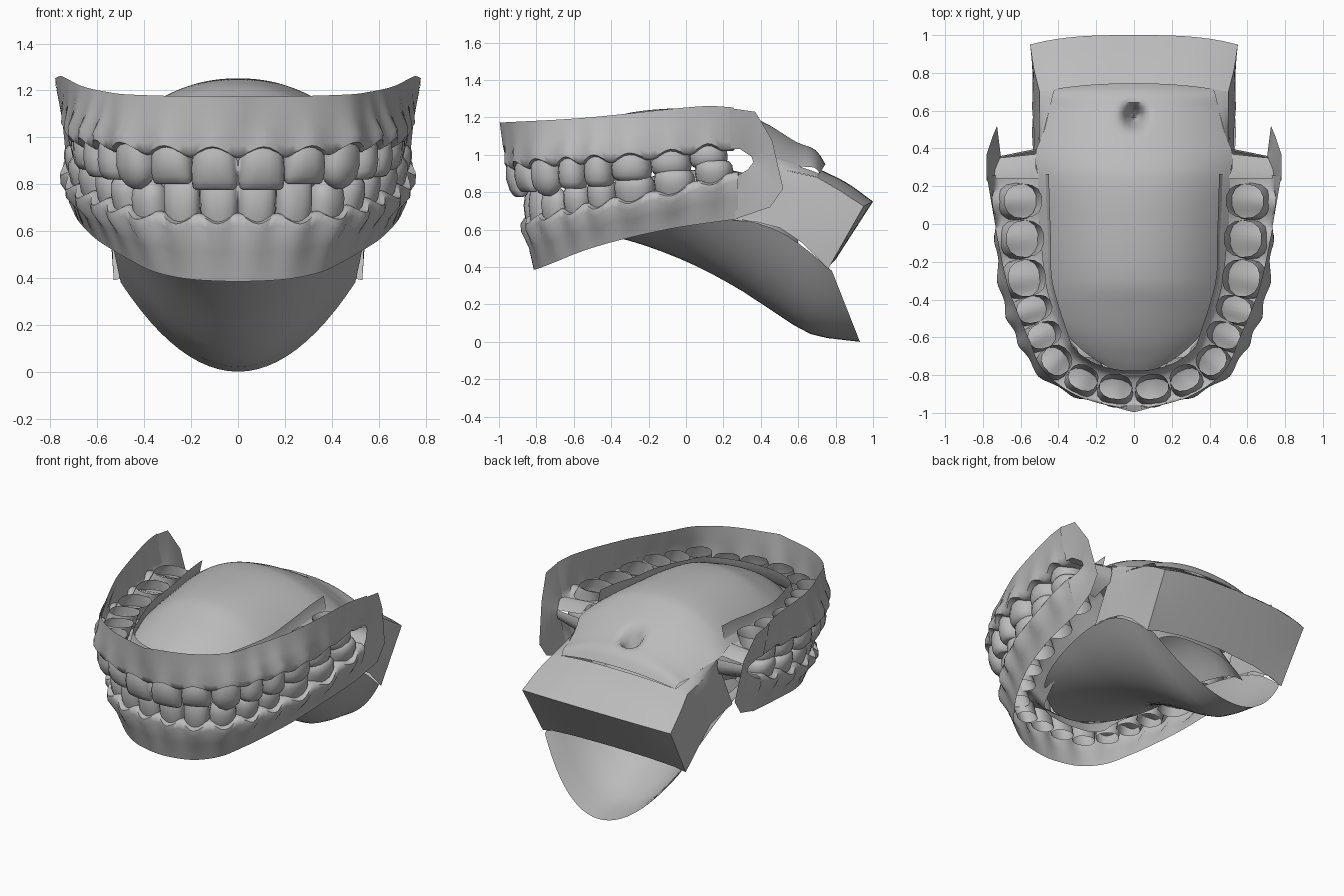
import bpy, bmesh, math
from mathutils import Vector

if "Cube" in bpy.data.objects:
    bpy.data.objects.remove(bpy.data.objects["Cube"])

grey = bpy.data.materials.new("plain_grey")
grey.diffuse_color = (0.5, 0.5, 0.5, 1)
grey.use_nodes = True
grey.node_tree.nodes["Principled BSDF"].inputs["Base Color"].default_value = grey.diffuse_color


def finish(name, bm, mirror=False, angle=45):
    bmesh.ops.remove_doubles(bm, verts=bm.verts, dist=0.0005)
    bmesh.ops.recalc_face_normals(bm, faces=bm.faces)
    me = bpy.data.meshes.new(name)
    bm.to_mesh(me)
    bm.free()
    me.materials.append(grey)
    ob = bpy.data.objects.new(name, me)
    bpy.context.collection.objects.link(ob)
    bpy.ops.object.select_all(action='DESELECT')
    ob.select_set(True)
    bpy.context.view_layer.objects.active = ob
    bpy.ops.object.shade_smooth_by_angle(angle=math.radians(angle))
    if mirror:
        ob.modifiers.new("mirror", 'MIRROR').merge_threshold = 0.002
    return ob


def spline(tab, t):
    """Smooth curve through rows (t, a, b, ...)."""
    n = len(tab)
    t = min(max(t, tab[0][0]), tab[-1][0])
    i = 0
    while i < n - 2 and t > tab[i + 1][0]:
        i += 1

    def slope(k, c):
        a, b = tab[max(k - 1, 0)], tab[min(k + 1, n - 1)]
        return (b[c] - a[c]) / (b[0] - a[0])
    p, q = tab[i], tab[i + 1]
    h = q[0] - p[0]
    f = (t - p[0]) / h
    out = []
    for c in range(1, len(p)):
        out.append((2*f**3 - 3*f*f + 1) * p[c] + (f**3 - 2*f*f + f) * h * slope(i, c)
                   + (3*f*f - 2*f**3) * q[c] + (f**3 - f*f) * h * slope(i + 1, c))
    return out


def skin(bm, rows, closed=False):
    """Quads between successive rows of points."""
    vs = [[bm.verts.new(p) for p in r] for r in rows]
    m = len(rows[0])
    for a, b in zip(vs, vs[1:]):
        for j in range(m if closed else m - 1):
            k = (j + 1) % m
            bm.faces.new((a[j], a[k], b[k], b[j]))
    return vs


def vault(name, tab, steps, power=2.2, cols=24, dent=None):
    """Arched sheet along y; rows are (y, half width, centre z, edge z, edge y shift)."""
    bm = bmesh.new()
    rows = []
    for i in range(steps + 1):
        y = tab[0][0] + (tab[-1][0] - tab[0][0]) * i / steps
        w, zc, ze, bow = spline(tab, y)
        row = []
        for j in range(cols + 1):
            u = 2 * j / cols - 1
            k = abs(u) ** power
            p = Vector((w * u, y + bow * k, zc + (ze - zc) * k))
            if dent:
                p.z -= dent[1] * math.exp(-((p.x**2 + (p.y - dent[0])**2) / 0.045**2))
            row.append(p)
        rows.append(row)
    skin(bm, rows)
    return finish(name, bm)


# teeth from the midline back: x, y, width, depth, gum z, tip z, kind
UPPER = [(.10, -.89, .20, .14, .93, .775, 'i'), (.28, -.84, .185, .14, .935, .80, 'i'),
         (.43, -.74, .185, .16, .95, .78, 'c'), (.505, -.60, .15, .19, .96, .82, 'm'),
         (.56, -.46, .155, .20, .97, .83, 'm'), (.60, -.29, .215, .21, .98, .86, 'm'),
         (.61, -.08, .215, .21, 1.0, .89, 'm'), (.62, .12, .20, .21, 1.03, .93, 'm')]
LOWER = [(.08, -.80, .165, .12, .66, .83, 'i'), (.235, -.77, .16, .12, .66, .83, 'i'),
         (.37, -.69, .165, .14, .68, .83, 'c'), (.45, -.57, .15, .17, .71, .83, 'm'),
         (.51, -.44, .155, .18, .74, .86, 'm'), (.57, -.27, .215, .20, .77, .89, 'm'),
         (.61, -.06, .215, .21, .81, .92, 'm'), (.63, .15, .20, .21, .87, .97, 'm')]


def arch(teeth, end):
    tab = [(-1.5, -teeth[1][0], teeth[1][1], teeth[1][4]), (-.5, -teeth[0][0], teeth[0][1], teeth[0][4])]
    tab += [(k + .5, t[0], t[1], t[4]) for k, t in enumerate(teeth)]
    return tab + [(8.3,) + end]


def frame(tab, s):
    x, y, z = spline(tab, s)
    a, b = spline(tab, s - .4), spline(tab, s + .4)
    t = Vector((b[0] - a[0], b[1] - a[1], 0)).normalized()
    return Vector((x, y, z)), t, Vector((t.y, -t.x, 0))


# rings: fraction from gum to tip, width scale, depth scale
CROWN = {'i': [(-.6, .86, .95), (0, .95, 1), (.4, 1, 1), (.75, .99, .75), (.94, .93, .48), (1, .8, .25)],
         'c': [(-.6, .86, .95), (0, .95, 1), (.4, 1, 1), (.7, .9, .8), (.9, .55, .5), (1, .2, .2)],
         'm': [(-.7, .9, .95), (0, .97, .97), (.4, 1.03, 1), (.75, .99, .92), (.95, .82, .74),
               (1, .65, .55), (.9, .2, .15)]}


def make_teeth(name, teeth, tab, lean):
    bm = bmesh.new()
    for k, (x, y, w, d, zg, zt, kind) in enumerate(teeth):
        c, t, n = frame(tab, k + .5)
        rings = []
        for f, sw, sd in CROWN[kind]:
            ring = []
            for j in range(14):
                a = 2 * math.pi * j / 14
                cx, cy = [math.copysign(abs(v) ** .85, v) for v in (math.cos(a), math.sin(a))]
                p = c + t * (cx * sw * w / 2) + n * (cy * sd * d / 2 + lean * max(f, 0) + .05 * min(f, 0))
                p.z = zg + (zt - zg) * f
                ring.append(p)
            rings.append(ring)
        bm.faces.new(skin(bm, rings, True)[-1])
    finish(name, bm, True, 60)


def make_gum(name, tab, outer, edge_z, sign, lip):
    """Band outside the teeth, ridge around their necks, lip inside; sign +1 is the upper jaw."""
    bm = bmesh.new()
    rows = []
    for i in range(68):
        s = min(i * .125, 8.3)
        c, t, n = frame(tab, s)
        wave = math.cos(2 * math.pi * s) if s < 8 else 1
        neck, rim = spline(outer, s)
        z = c.z - sign * .018 * wave
        ze = spline(edge_z, c.y)[0]
        row = []
        for off, pz in [(rim, ze), ((rim + neck) / 2 + .004, ze * .55 + z * .45),
                        (neck + .012 - .008 * wave, z + sign * .05), (neck + .01 - .012 * wave, z + sign * .012),
                        (neck - .025, z), (-neck - .01, c.z), (-neck - .04, c.z + sign * .03),
                        (-neck - lip, c.z + sign * .12)]:
            p = c + n * off
            p.z = pz
            p.x = 0 if s == 0 else max(p.x, .001)
            row.append(p)
        rows.append(row)
    skin(bm, rows)
    finish(name, bm, True, 60)


up, low = arch(UPPER, (.625, .26, 1.04)), arch(LOWER, (.635, .28, .89))
make_teeth("upper_teeth", UPPER, up, 0)
make_teeth("lower_teeth", LOWER, low, .02)
make_gum("upper_gum", up, [(0, .06, .10), (.5, .06, .078), (1.5, .065, .07), (2.5, .08, .06), (4, .10, .05),
                           (5.5, .105, .075), (6.5, .11, .11), (8.3, .115, .155)],
         [(-.95, 1.17), (-.5, 1.20), (.1, 1.26), (.3, 1.25)], 1, .06)
make_gum("lower_gum", low, [(0, .06, .01), (2.5, .075, .0), (4, .095, .02), (8.3, .11, .055)],
         [(-.83, .375), (-.5, .50), (-.1, .60), (.3, .66)], -1, .11)


def strips(name, *pairs):
    """Mirrored sheets, each ruled between two point lists."""
    bm = bmesh.new()
    for a, b in pairs:
        skin(bm, [[Vector(p).lerp(Vector(q), k / 4) for p, q in zip(a, b)] for k in range(5)])
    finish(name, bm, True, 50)


# cheek flange joining both gums behind the molars, and the folds behind them
hole = [(.742, .24, 1.03), (.735, .29, 1.03), (.71, .35, .99), (.705, .36, .96), (.72, .33, .92), (.745, .26, .88)]
strips("cheek_flange",
       ([(.782, .23, 1.25), (.78, .37, 1.23), (.75, .46, 1.08), (.725, .52, .82), (.72, .45, .72), (.69, .26, .655)], hole),
       (hole[:3], [(.50, .24, 1.05), (.52, .30, 1.05), (.52, .37, 1.02)]),
       (hole[2:], [(.51, .39, 1.0), (.51, .40, .96), (.51, .38, .90), (.53, .26, .84)]))

# palate with the dented uvula
vault("palate", [(-.80, .06, .96, .96, .0), (-.74, .22, 1.01, .97, .03), (-.62, .35, 1.09, .98, .03),
                 (-.45, .43, 1.17, .99, 0), (-.3, .47, 1.225, 1.0, 0), (0, .50, 1.25, 1.02, 0),
                 (.25, .51, 1.24, 1.04, 0), (.38, .52, 1.19, 1.01, 0), (.48, .48, 1.14, .98, 0),
                 (.6, .45, 1.07, .94, 0), (.70, .43, 1.02, .93, -.01), (.745, .42, .95, .90, -.03)],
      60, 2.2, 40, (.57, .2))

# throat roof, back wall and side walls
roof = [(.72, .50, .92, .88, -.02), (.86, .53, .85, .81, -.04), (1.0, .55, .75, .725, -.05)]
vault("throat_roof", roof, 8, 3)
side_top = [(.50, .39, 1.0), (.50, .52, .92), (.50, .70, .88), (.53, .82, .81), (.55, .95, .725)]
strips("throat_wall",
       (side_top, [(.52, .25, .65), (.53, .38, .64), (.53, .50, .61), (.54, .62, .53), (.53, .76, .39)]),
       ([(.52, .37, 1.01), (.48, .48, .98), (.45, .60, .94), (.42, .715, .90)],
        [(.50, .39, 1.0), (.50, .52, .92), (.50, .62, .90), (.50, .70, .88)]),
       ([(0, 1.0, .75), (.28, .993, .747), (.45, .972, .736), (.55, .95, .725)],
        [(0, .80, .44), (.28, .79, .43), (.45, .77, .41), (.53, .76, .39)]))

# mouth floor trough and the tongue above it
vault("mouth_floor", [(-.66, .10, .60, .60, .02), (-.55, .28, .59, .62, .03), (-.3, .40, .54, .65, 0),
                      (0, .47, .43, .68, 0), (.27, .52, .29, .66, 0), (.5, .54, .14, .60, -.02),
                      (.67, .53, .04, .52, -.06), (.93, .50, .0, .38, -.15)], 18, 2)
vault("tongue", [(-.62, .10, .68, .63, .02), (-.5, .26, .79, .64, .02), (-.2, .38, .88, .66, 0),
                 (.1, .42, .92, .66, 0), (.4, .42, .86, .58, 0), (.6, .36, .56, .44, 0)], 18, 3)
